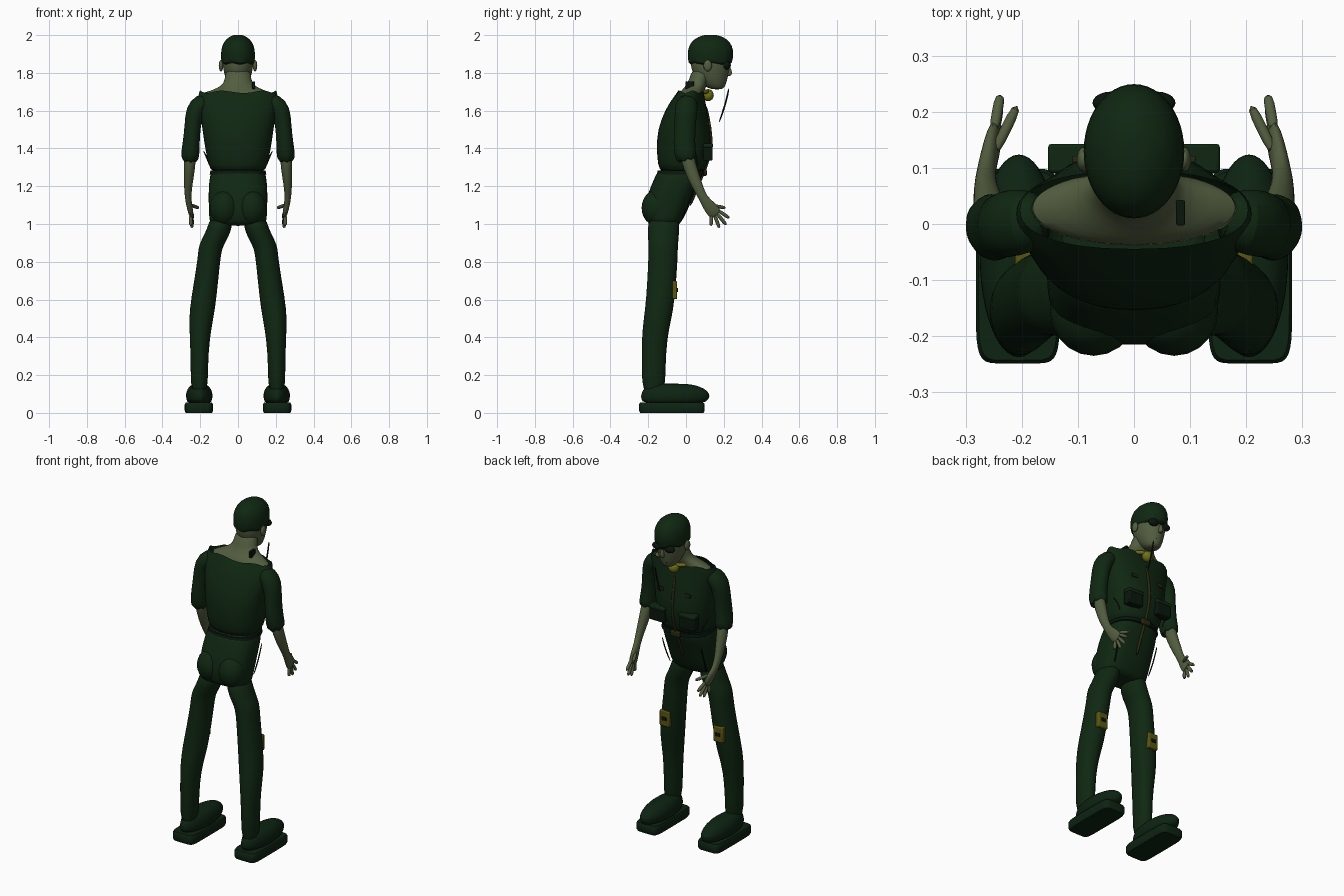
import bpy, bmesh
from math import sin, cos, pi
from mathutils import Vector, Matrix

cube = bpy.data.objects.get("Cube")
if cube:
    bpy.data.objects.remove(cube)


def material(name, color):
    m = bpy.data.materials.new(name)
    m.use_nodes = True
    m.diffuse_color = (*color, 1)
    m.node_tree.nodes["Principled BSDF"].inputs["Base Color"].default_value = (*color, 1)
    return m


GREEN = material("dark green cloth", (.005, .02, .006))
BOOT = material("boot green", (.004, .017, .006))
SKIN = material("olive skin", (.085, .11, .05))
DARK = material("near black", (.003, .008, .004))
YELLOW = material("yellow", (.16, .16, .01))
BRASS = material("dull brass", (.1, .09, .006))
BROWN = material("dark brown", (.02, .022, .005))


def finish(name, bm, mat, subdivide=0, bevel=0):
    bmesh.ops.recalc_face_normals(bm, faces=bm.faces)
    mesh = bpy.data.meshes.new(name)
    bm.to_mesh(mesh)
    bm.free()
    mesh.materials.append(mat)
    ob = bpy.data.objects.new(name, mesh)
    bpy.context.collection.objects.link(ob)
    if bevel:
        mod = ob.modifiers.new("bevel", "BEVEL")
        mod.width, mod.segments = bevel, 2
    if subdivide:
        ob.modifiers.new("subdivide", "SUBSURF").levels = subdivide
        ob.modifiers["subdivide"].render_levels = subdivide
    bpy.ops.object.select_all(action="DESELECT")
    ob.select_set(True)
    bpy.context.view_layer.objects.active = ob
    bpy.ops.object.shade_smooth_by_angle(angle=.8)
    return ob


def loft(name, rings, mat, power=2, follow=False, jag=0, jag_ring=-1, sides=24, open_top=False, subdivide=1):
    """Skin (x, y, z, radius x, radius y) rings, level or square to their path."""
    bm = bmesh.new()
    loops = []
    centers = [Vector(r[:3]) for r in rings]
    for i, (c, r) in enumerate(zip(centers, rings)):
        turn = Matrix.Identity(3)
        if follow:
            along = centers[min(i + 1, len(rings) - 1)] - centers[max(i - 1, 0)]
            turn = Vector((0, 0, -1)).rotation_difference(along).to_matrix()
        loop = []
        for k in range(sides):
            a = 2 * pi * k / sides
            ca, sa = cos(a), sin(a)
            p = Vector((r[3] * abs(ca) ** (2 / power) * (1 if ca > 0 else -1),
                        r[4] * abs(sa) ** (2 / power) * (1 if sa > 0 else -1), 0))
            if i == jag_ring % len(rings):
                p.z += jag * (1 if k % 4 < 2 else -1)
            loop.append(bm.verts.new(c + turn @ p))
        loops.append(loop)
    for a, b in zip(loops, loops[1:]):
        for k in range(sides):
            n = (k + 1) % sides
            bm.faces.new((a[k], a[n], b[n], b[k]))
    bm.faces.new(loops[0])
    if not open_top:
        bm.faces.new(loops[-1])
    return finish(name, bm, mat, subdivide)


def tube(name, points, radius, mat, flat=1):
    return loft(name, [(*p, radius, radius * flat) for p in points], mat, follow=True, sides=8)


def box(name, center, size, mat, bevel=.006):
    bm = bmesh.new()
    bmesh.ops.create_cube(bm, size=1)
    bmesh.ops.scale(bm, vec=size, verts=bm.verts)
    bmesh.ops.translate(bm, vec=center, verts=bm.verts)
    return finish(name, bm, mat, bevel=bevel)


def ball(name, center, radii, mat):
    bm = bmesh.new()
    bmesh.ops.create_uvsphere(bm, u_segments=20, v_segments=12, radius=1)
    bmesh.ops.scale(bm, vec=radii, verts=bm.verts)
    bmesh.ops.translate(bm, vec=center, verts=bm.verts)
    return finish(name, bm, mat)


# Shirt, open at the ragged neckline, and trousers
loft("shirt", [(0, -.02, 1.265, .138, .113), (0, -.02, 1.31, .158, .13), (0, -.01, 1.4, .175, .147),
               (0, -.012, 1.5, .19, .14), (0, 0, 1.6, .203, .113), (0, .012, 1.66, .218, .088),
               (0, .025, 1.7, .205, .07)], GREEN, power=2.3, jag=.007, open_top=True)
loft("trouser_seat", [(0, -.115, .99, .135, .075), (0, -.115, 1.01, .152, .09), (0, -.108, 1.06, .155, .112),
                      (0, -.09, 1.13, .157, .122), (0, -.063, 1.2, .156, .124),
                      (0, -.035, 1.26, .15, .125), (0, -.025, 1.3, .13, .115)], GREEN, power=2.6)

# Shoulders, neck and face
loft("shoulders_and_neck", [(0, .025, 1.66, .195, .07), (0, .028, 1.69, .19, .066), (0, .037, 1.708, .14, .06),
                            (0, .053, 1.73, .088, .056), (0, .07, 1.76, .068, .053),
                            (0, .09, 1.83, .07, .058)], SKIN)
loft("head", [(0, .165, 1.712, .028, .026), (0, .155, 1.725, .045, .052), (0, .14, 1.76, .062, .078),
              (0, .13, 1.8, .075, .097), (0, .128, 1.85, .083, .106), (0, .128, 1.9, .083, .108)], SKIN)
loft("hair_cap", [(0, .128, 1.845, .08, .1), (0, .128, 1.85, .09, .117), (0, .13, 1.9, .092, .123),
                  (0, .13, 1.945, .086, .117), (0, .13, 1.98, .064, .088), (0, .13, 1.999, .03, .045),
                  (0, .13, 2.002, .01, .015)], GREEN, jag=.008, jag_ring=1)
loft("nose", [(0, .225, 1.84, .008, .008), (0, .23, 1.8, .013, .018), (0, .225, 1.782, .014, .014)], SKIN, sides=10)
box("mouth", (0, .207, 1.752, ), (.036, .009, .009), DARK, .002)
box("glasses_bridge", (0, .233, 1.84), (.03, .009, .009), DARK, .002)

# Neck band, throat ball and hanging cord
bm = bmesh.new()
bmesh.ops.create_circle(bm, segments=8, radius=.011, matrix=Matrix.Translation((.07, 0, 0)) @ Matrix.Rotation(pi / 2, 4, "X"))
bmesh.ops.spin(bm, geom=bm.verts[:] + bm.edges[:], cent=(0, 0, 0), axis=(0, 0, 1),
               angle=pi, steps=16, use_duplicate=False)
bmesh.ops.translate(bm, vec=(0, .045, 1.7), verts=bm.verts)
finish("neck_band", bm, YELLOW)
ball("throat_ball", (0, .117, 1.682), (.032, .03, .032), YELLOW)
tube("hanging_cord", [(.05, .228, 1.725), (.05, .212, 1.64), (.05, .172, 1.53)], .005, DARK)
box("collar_tab", (.083, .02, 1.735), (.016, .045, .04), DARK, .003)

# Front closure and belt
tube("front_closure", [(0, .102, 1.64), (0, .13, 1.5), (0, .137, 1.4), (0, .106, 1.3),
                       (0, .06, 1.2), (0, .02, 1.09)], .009, BROWN)
loft("belt", [(0, -.028, 1.262, .15, .127), (0, -.026, 1.282, .146, .124)], DARK, power=2.5, subdivide=0)
box("belt_buckle", (0, .1, 1.272), (.06, .02, .035), BROWN)
tube("crotch_strap", [(-.09, -.1, 1.01), (0, -.1, .995), (.09, -.1, 1.01)], .008, DARK)

for s, side in ((1, "left_"), (-1, "right_")):
    def mirror(*rings):
        return [(s * r[0], *r[1:]) for r in rings]

    # Face details
    ball(side + "ear", (s * .09, .115, 1.838), (.012, .022, .03), SKIN)
    ball(side + "lens", (s * .04, .216, 1.84), (.034, .02, .022), DARK)

    # Sleeve and bare forearm
    loft(side + "sleeve", mirror((.15, .012, 1.645, .04, .04), (.195, .005, 1.64, .055, .06),
                                 (.23, 0, 1.6, .052, .06), (.24, -.005, 1.52, .042, .056),
                                 (.248, -.01, 1.43, .045, .058), (.253, -.004, 1.37, .049, .058),
                                 (.255, .005, 1.33, .046, .052)), GREEN, follow=True, jag=.01)
    loft(side + "forearm", mirror((.252, -.005, 1.4, .034, .036), (.256, .02, 1.3, .031, .037),
                                  (.265, .06, 1.2, .022, .029), (.264, .092, 1.135, .017, .022),
                                  (.258, .118, 1.1, .016, .034), (.25, .15, 1.06, .014, .037),
                                  (.246, .163, 1.045, .01, .03)), SKIN, follow=True, sides=16)

    # Fingers and thumb
    for finger, (start, tip) in {
            "index": ((.25, .165, 1.075), (.238, .232, 1.03)),
            "middle": ((.249, .16, 1.06), (.24, .215, .993)),
            "ring": ((.249, .15, 1.05), (.243, .178, .976)),
            "little": ((.25, .135, 1.05), (.25, .133, .988)),
            "thumb": ((.25, .125, 1.1), (.207, .213, 1.085))}.items():
        a, b = Vector(start), Vector(tip)
        points = [a, a.lerp(b, .5), b]
        tube(side + finger + "_finger", [(s * p.x, p.y, p.z) for p in points], .0105, SKIN)

    # Trouser leg
    ball(side + "buttock", (s * .072, -.155, 1.085), (.078, .08, .095), GREEN)
    loft(side + "trouser_leg", mirror((.085, -.115, 1.05, .06, .08), (.098, -.12, .97, .066, .085),
                                      (.13, -.12, .91, .068, .08), (.148, -.121, .87, .063, .078),
                                      (.155, -.122, .8, .06, .078), (.182, -.135, .6, .068, .076),
                                      (.195, -.15, .5, .065, .074), (.202, -.167, .4, .053, .068),
                                      (.205, -.172, .25, .045, .063), (.205, -.17, .08, .047, .062)), GREEN)
    box(side + "knee_pad", (s * .18, -.062, .65), (.065, .03, .095), BRASS)
    box(side + "knee_pad_strap", (s * .18, -.046, .65), (.03, .008, .02), DARK, .002)

    # Boot with a wide flat sole
    loft(side + "boot_sole", mirror((.207, -.075, 0, .07, .168), (.207, -.075, .012, .075, .174),
                                    (.207, -.075, .045, .075, .174), (.207, -.075, .055, .07, .168)),
         BOOT, power=7, sides=32, subdivide=0)
    loft(side + "boot_upper", mirror((.205, -.065, .045, .062, .165), (.205, -.058, .075, .07, .182),
                                     (.205, -.055, .1, .072, .185), (.205, -.063, .13, .062, .162),
                                     (.205, -.075, .15, .042, .12), (.205, -.08, .155, .015, .06)), BOOT)

    # Chest pouch with flap and waist strap
    box(side + "chest_pouch", (s * .1, .115, 1.38), (.1, .05, .09), DARK)
    box(side + "pouch_flap", (s * .1, .117, 1.415), (.106, .052, .022), GREEN)
    box(side + "chest_badge", (s * .09, .115, 1.53), (.04, .012, .02), BROWN, .003)
    tube(side + "waist_strap", [(s * .183, .04, 1.39), (s * .165, .06, 1.35), (s * .15, .06, 1.31)], .004, BROWN)
    tube(side + "hip_cord", [(s * .13, .045, 1.2), (s * .13, .01, 1.1), (s * .12, -.025, 1.02)], .004, DARK)
